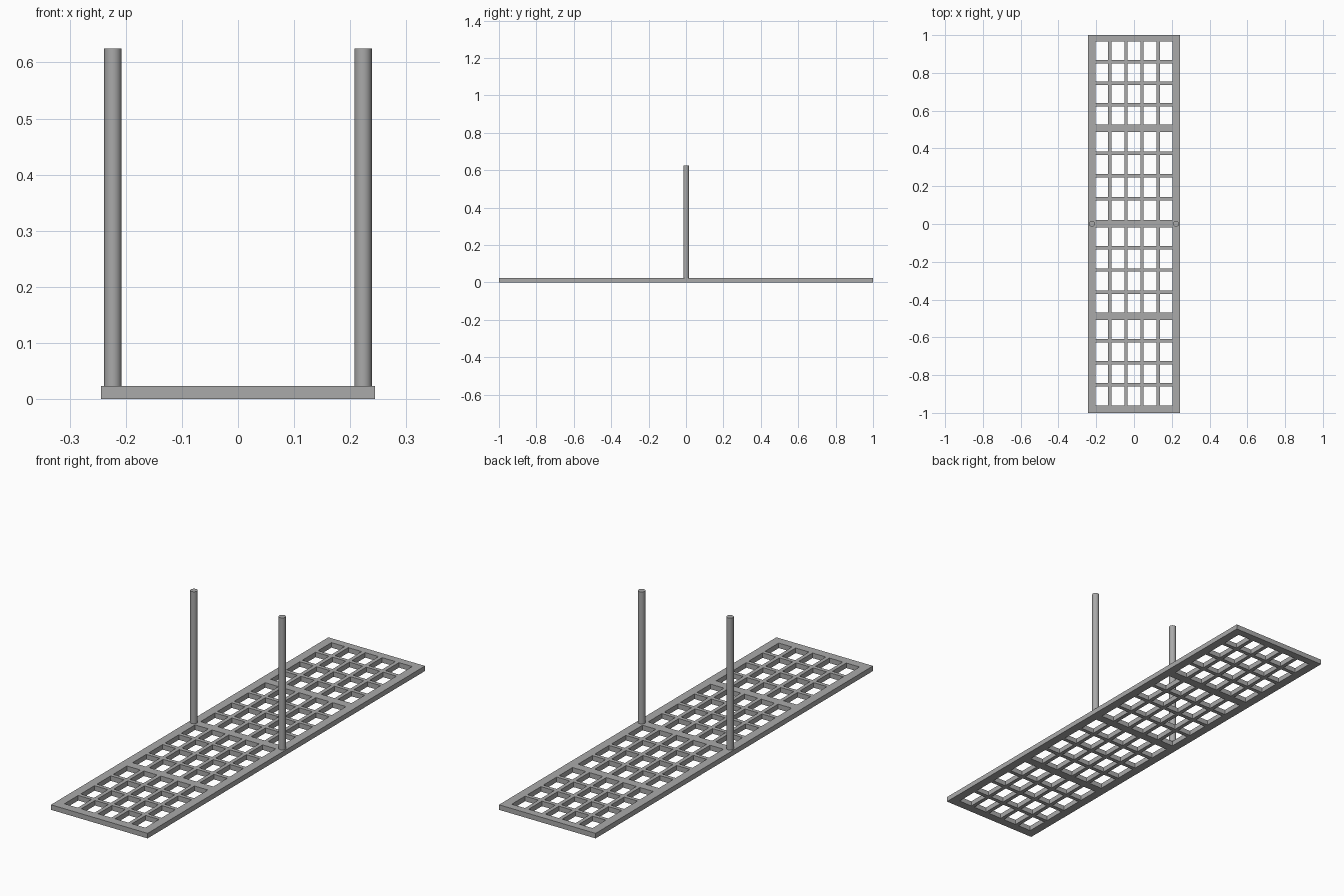
import bpy, bmesh

if "Cube" in bpy.data.objects:
    bpy.data.objects.remove(bpy.data.objects["Cube"])

HALF_W, THICK = 0.244, 0.023
BAR = 0.018           # thin bar width
RAIL = 0.04           # side rail width
POLE_X, POLE_R, POLE_TOP = 0.223, 0.0155, 0.625

# dark grey metal
metal = bpy.data.materials.new("dark_metal")
metal.diffuse_color = (0.4, 0.4, 0.4, 1)
metal.use_nodes = True
metal.node_tree.nodes["Principled BSDF"].inputs["Base Color"].default_value = metal.diffuse_color


def solid_lines(solids):
    """Flatten (start, end) solid strips into one sorted list of grid lines."""
    return [v for strip in solids for v in strip]


# solid strips across the width: rails with four thin bars between
inner = HALF_W - RAIL
hole_w = (2 * inner - 4 * BAR) / 5
xs = [(-HALF_W, -inner)]
for i in range(4):
    x = -inner + hole_w + i * (hole_w + BAR)
    xs.append((x, x + BAR))
xs.append((inner, HALF_W))

# solid strips along the length: wide cross beams with three thin bars per bay
beams = [(-1.0, -0.96), (-0.509, -0.469), (-0.018, 0.022), (0.487, 0.527), (0.965, 1.0)]
ys = [beams[0]]
for (_, lo), beam in zip(beams, beams[1:]):
    hole = (beam[0] - lo - 3 * BAR) / 4
    for k in range(3):
        y = lo + hole + k * (hole + BAR)
        ys.append((y, y + BAR))
    ys.append(beam)

# grate: one flat lattice with the openings left out, extruded upward
gx, gy = solid_lines(xs), solid_lines(ys)
bm = bmesh.new()
grid = [[bm.verts.new((x, y, 0)) for y in gy] for x in gx]
for i in range(len(gx) - 1):
    for j in range(len(gy) - 1):
        if i % 2 and j % 2:
            continue
        bm.faces.new((grid[i][j], grid[i + 1][j], grid[i + 1][j + 1], grid[i][j + 1]))
ext = bmesh.ops.extrude_face_region(bm, geom=bm.faces[:], use_keep_orig=True)
top = [g for g in ext["geom"] if isinstance(g, bmesh.types.BMVert)]
bmesh.ops.translate(bm, vec=(0, 0, THICK), verts=top)
bmesh.ops.recalc_face_normals(bm, faces=bm.faces[:])
mesh = bpy.data.meshes.new("grate")
bm.to_mesh(mesh)
bm.free()
mesh.materials.append(metal)
bpy.context.collection.objects.link(bpy.data.objects.new("grate", mesh))

# poles standing on the rails at mid length
for name, side in (("left_pole", -1), ("right_pole", 1)):
    z0 = THICK - 0.003
    bpy.ops.mesh.primitive_cylinder_add(
        vertices=32, radius=POLE_R, depth=POLE_TOP - z0,
        location=(side * POLE_X, 0.001, (POLE_TOP + z0) / 2))
    pole = bpy.context.object
    pole.name = name
    pole.data.materials.append(metal)
    bpy.ops.object.shade_smooth_by_angle()
